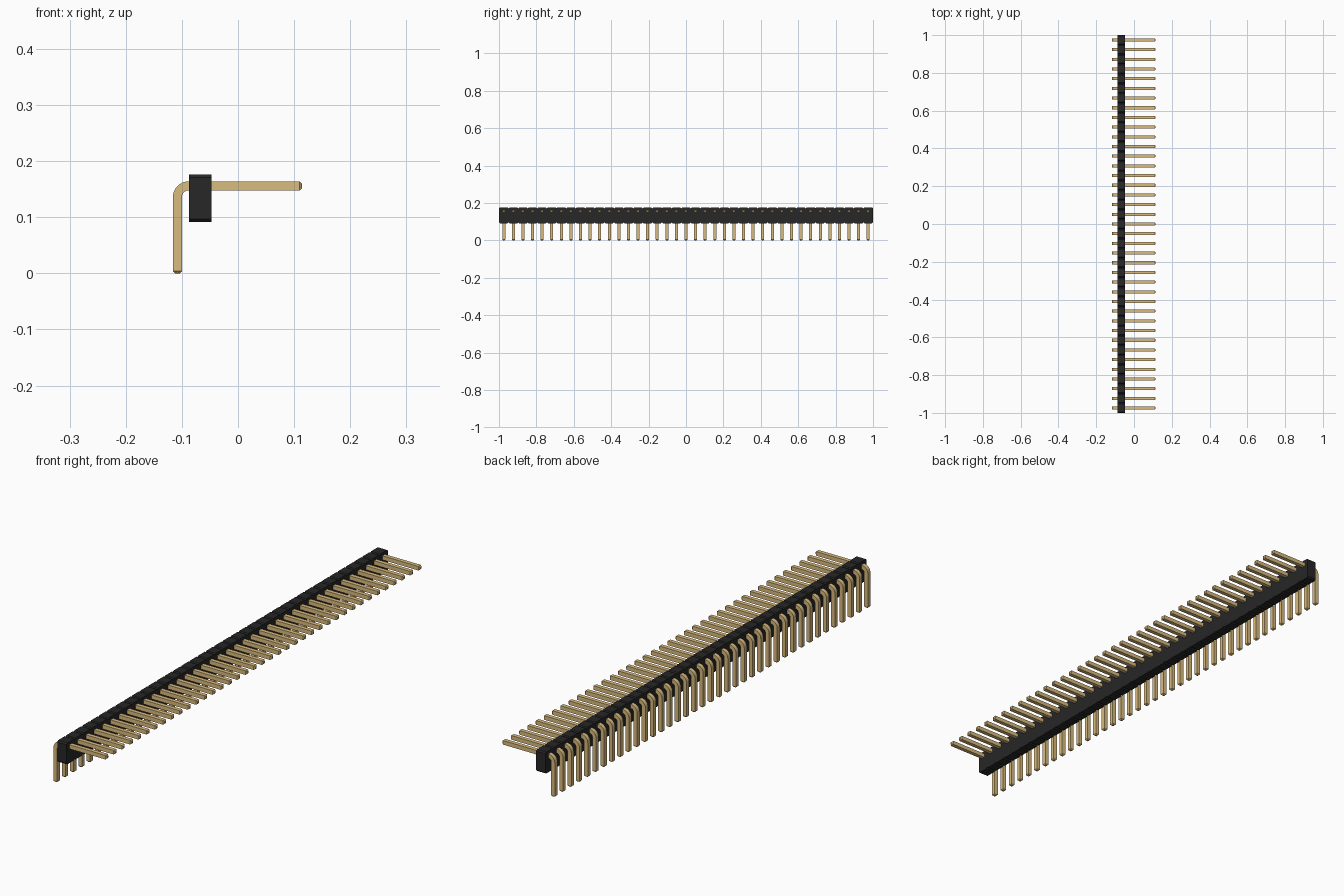
import bpy, bmesh, math
from mathutils import Vector

cube = bpy.data.objects.get("Cube")
if cube:
    bpy.data.objects.remove(cube, do_unlink=True)

COUNT = 39
PITCH = 2 / COUNT
HALF = 0.008            # half the pin thickness
TIP = 0.004             # chamfer at the pin tips
LEG_X, ARM_Z = -0.108, 0.156
BEND = 0.02             # bend radius on the pin centre line


def material(name, color):
    mat = bpy.data.materials.new(name)
    mat.use_nodes = True
    mat.diffuse_color = (*color, 1)
    bsdf = next(n for n in mat.node_tree.nodes if n.type == 'BSDF_PRINCIPLED')
    bsdf.inputs["Base Color"].default_value = (*color, 1)
    return mat


def make_object(name, bm, mat):
    bmesh.ops.recalc_face_normals(bm, faces=bm.faces)
    mesh = bpy.data.meshes.new(name)
    bm.to_mesh(mesh)
    bm.free()
    mesh.materials.append(mat)
    obj = bpy.data.objects.new(name, mesh)
    bpy.context.collection.objects.link(obj)
    return obj


gold = material("pin gold", (0.70, 0.50, 0.21))
black = material("housing black", (0.02, 0.02, 0.02))

# Housing: one outline with a chamfered notch between neighbouring pins
x0, x1, bottom, top, cut = -0.0875, -0.0472, 0.0915, 0.176, 0.005
upper, lower = [], []
for i in range(COUNT):
    y = -1 + i * PITCH
    edge = [(y, cut), (y + cut, 0), (y + PITCH - cut, 0)]
    if i == COUNT - 1:
        edge.append((y + PITCH, cut))
    upper += [(py, top - d) for py, d in edge]
    lower += [(py, bottom + d) for py, d in edge]
bm = bmesh.new()
face = bm.faces.new([bm.verts.new((x0, y, z)) for y, z in lower + upper[::-1]])
side = bmesh.ops.extrude_face_region(bm, geom=[face])
moved = [v for v in side["geom"] if isinstance(v, bmesh.types.BMVert)]
bmesh.ops.translate(bm, verts=moved, vec=(x1 - x0, 0, 0))
make_object("housing", bm, black)

# Pin: square section swept up the leg, round the bend and along the arm
rings = [(LEG_X, 0, 0, HALF - TIP), (LEG_X, TIP, 0, HALF)]
STEPS = 8
for i in range(STEPS + 1):
    a = math.pi / 2 * i / STEPS
    rings.append((LEG_X + BEND * (1 - math.cos(a)),
                  ARM_Z - BEND * (1 - math.sin(a)), a, HALF))
END = 0.114
rings += [(END - TIP, ARM_Z, math.pi / 2, HALF),
          (END, ARM_Z, math.pi / 2, HALF - TIP)]
bm = bmesh.new()
previous = None
for x, z, a, h in rings:
    across = Vector((math.cos(a), 0, -math.sin(a)))
    ring = [bm.verts.new(Vector((x, 0, z)) + across * u * h + Vector((0, v * h, 0)))
            for u, v in ((-1, -1), (1, -1), (1, 1), (-1, 1))]
    if previous:
        for k in range(4):
            n = (k + 1) % 4
            bm.faces.new((previous[k], previous[n], ring[n], ring[k]))
    else:
        bm.faces.new(ring)
    previous = ring
bm.faces.new(previous)
pins = make_object("pins", bm, gold)
pins.location.y = -1 + PITCH / 2

# Smooth bend, sharp edges elsewhere
bpy.ops.object.select_all(action='DESELECT')
pins.select_set(True)
bpy.context.view_layer.objects.active = pins
bpy.ops.object.shade_smooth_by_angle(angle=math.radians(30))

# Repeat the pin along the row
row = pins.modifiers.new("row", 'ARRAY')
row.count = COUNT
row.use_relative_offset = False
row.use_constant_offset = True
row.constant_offset_displace = (0, PITCH, 0)
